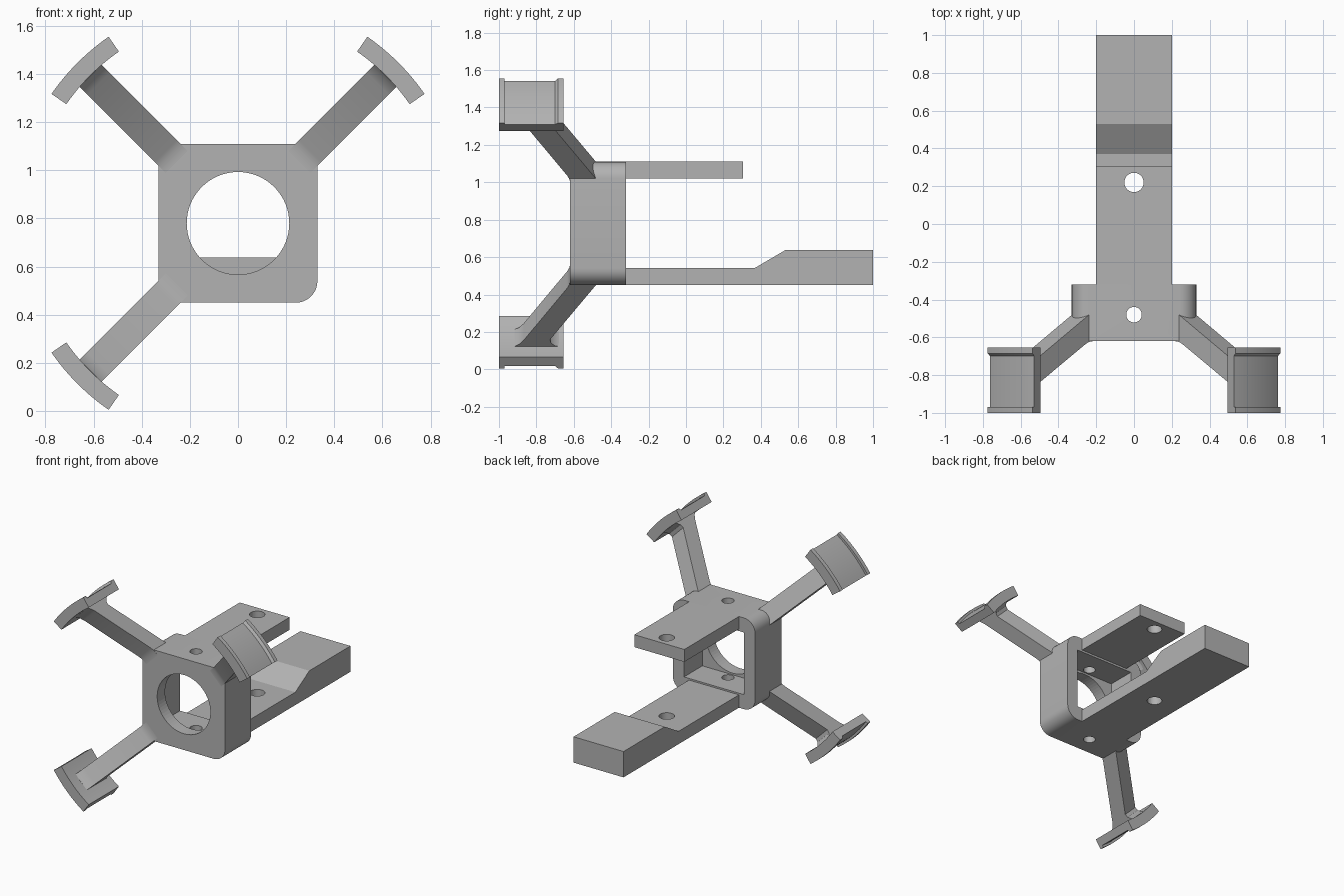
import bpy, bmesh, math
from mathutils import Vector

if "Cube" in bpy.data.objects:
    bpy.data.objects.remove(bpy.data.objects["Cube"])

CZ = 0.78                       # height of the ring axis
grey = bpy.data.materials.new("light grey plastic")
grey.use_nodes = True
grey.diffuse_color = (0.45, 0.45, 0.45, 1)
grey.node_tree.nodes["Principled BSDF"].inputs["Base Color"].default_value = (0.45, 0.45, 0.45, 1)


def prism(name, profile, place, a, b):
    """Extrude a 2D profile from a to b; place(u, v, w) gives the 3D point."""
    bm = bmesh.new()
    ends = [[bm.verts.new(place(u, v, w)) for u, v in profile] for w in (a, b)]
    n = len(profile)
    for i in range(n):
        j = (i + 1) % n
        bm.faces.new((ends[0][i], ends[0][j], ends[1][j], ends[1][i]))
    bm.faces.new(ends[0][::-1])
    bm.faces.new(ends[1])
    return finish(name, bm)


def finish(name, bm):
    bmesh.ops.recalc_face_normals(bm, faces=bm.faces)
    mesh = bpy.data.meshes.new(name)
    bm.to_mesh(mesh)
    bm.free()
    mesh.materials.append(grey)
    obj = bpy.data.objects.new(name, mesh)
    bpy.context.collection.objects.link(obj)
    return obj


def cylinder(name, radius, depth, loc, rot=(0, 0, 0)):
    bm = bmesh.new()
    bmesh.ops.create_cone(bm, cap_ends=True, segments=64, radius1=radius, radius2=radius, depth=depth)
    obj = finish(name, bm)
    obj.location, obj.rotation_euler = loc, rot
    return obj


def rect(x, z):
    return [(-x, -z), (x, -z), (x, z), (-x, z)]


def cut(obj, cutters):
    for c in cutters:
        mod = obj.modifiers.new("cut", 'BOOLEAN')
        mod.operation, mod.solver, mod.object = 'DIFFERENCE', 'EXACT', c
        c.hide_render = True
        c.hide_set(True)


def smooth(obj):
    bpy.ops.object.select_all(action='DESELECT')
    obj.select_set(True)
    bpy.context.view_layer.objects.active = obj
    bpy.ops.object.shade_smooth_by_angle(angle=math.radians(30))


# Cutters: round window, rear cavity and vertical screw holes
window = cylinder("window_cutter", 0.213, 0.6, (0, -0.6, CZ), (math.pi / 2, 0, 0))
cavity = prism("cavity_cutter", rect(0.24, 0.225), lambda u, v, w: (u, w, CZ + v), -0.53, -0.2)
front_hole = cylinder("front_hole_cutter", 0.041, 2, (0, -0.48, CZ))
rear_hole = cylinder("rear_hole_cutter", 0.051, 2, (0, 0.22, CZ))

# Housing with rounded corners
R, H = 0.09, 0.33
outline = []
for q in range(4):
    sx, sz = ((1, 1), (-1, 1), (-1, -1), (1, -1))[q]
    for i in range(9):
        t = math.pi / 2 * (q + i / 8)
        outline.append((sx * (H - R) + R * math.cos(t), sz * (H - R) + R * math.sin(t)))
housing = prism("housing", outline, lambda u, v, w: (u, w, CZ + v), -0.62, -0.32)
smooth(housing)
cut(housing, [cavity, window, front_hole])

# Top and bottom plates, side profile in y and z
side = lambda u, v, w: (w, u, v)
top_plate = prism("top_plate", [(-0.321, 1.02), (0.305, 1.02), (0.305, 1.11), (-0.321, 1.11)], side, -0.2, 0.2)
bottom_plate = prism("bottom_plate", [(-0.321, 0.45), (1, 0.45), (1, 0.637), (0.53, 0.637),
                                      (0.37, 0.543), (-0.321, 0.543)], side, -0.2, 0.2)
for plate in (top_plate, bottom_plate):
    cut(plate, [rear_hole])

# Arm outline in radius and y, flared where it meets the pad
arm_profile = [(0.36, -0.62), (0.395, -0.622), (0.425, -0.635), (0.82, -0.868), (0.85, -0.892),
               (0.867, -0.918), (0.88, -0.918), (0.88, -0.68), (0.867, -0.68), (0.86, -0.702),
               (0.84, -0.722), (0.815, -0.727), (0.79, -0.712), (0.403, -0.482), (0.36, -0.482)]

# Curved pad cross-section in radius and y, with a shallow channel outside
pad_profile = [(0.868, -1), (0.943, -1), (0.943, -0.97), (0.927, -0.97), (0.927, -0.70),
               (0.943, -0.685), (0.943, -0.655), (0.868, -0.655)]


def pad(name, angle):
    bm = bmesh.new()
    half, steps, rings = math.radians(10.25), 12, []
    for i in range(steps + 1):
        t = angle + half * (2 * i / steps - 1)
        rings.append([bm.verts.new((r * math.cos(t), y, CZ + r * math.sin(t))) for r, y in pad_profile])
    n = len(pad_profile)
    for a, b in zip(rings, rings[1:]):
        for i in range(n):
            j = (i + 1) % n
            bm.faces.new((a[i], a[j], b[j], b[i]))
    bm.faces.new(rings[0])
    bm.faces.new(rings[-1][::-1])
    smooth(finish(name, bm))


# Three diagonal arms; the lower left corner stays bare
for label, degrees in (("upper_left", 45), ("upper_right", 135), ("lower_right", 225)):
    t = math.radians(degrees)
    out, across = Vector((math.cos(t), 0, math.sin(t))), Vector((-math.sin(t), 0, math.cos(t)))
    place = lambda u, v, w: out * u + across * w + Vector((0, v, CZ))
    smooth(prism(label + "_arm", arm_profile, place, -0.064, 0.064))
    pad(label + "_pad", t)
